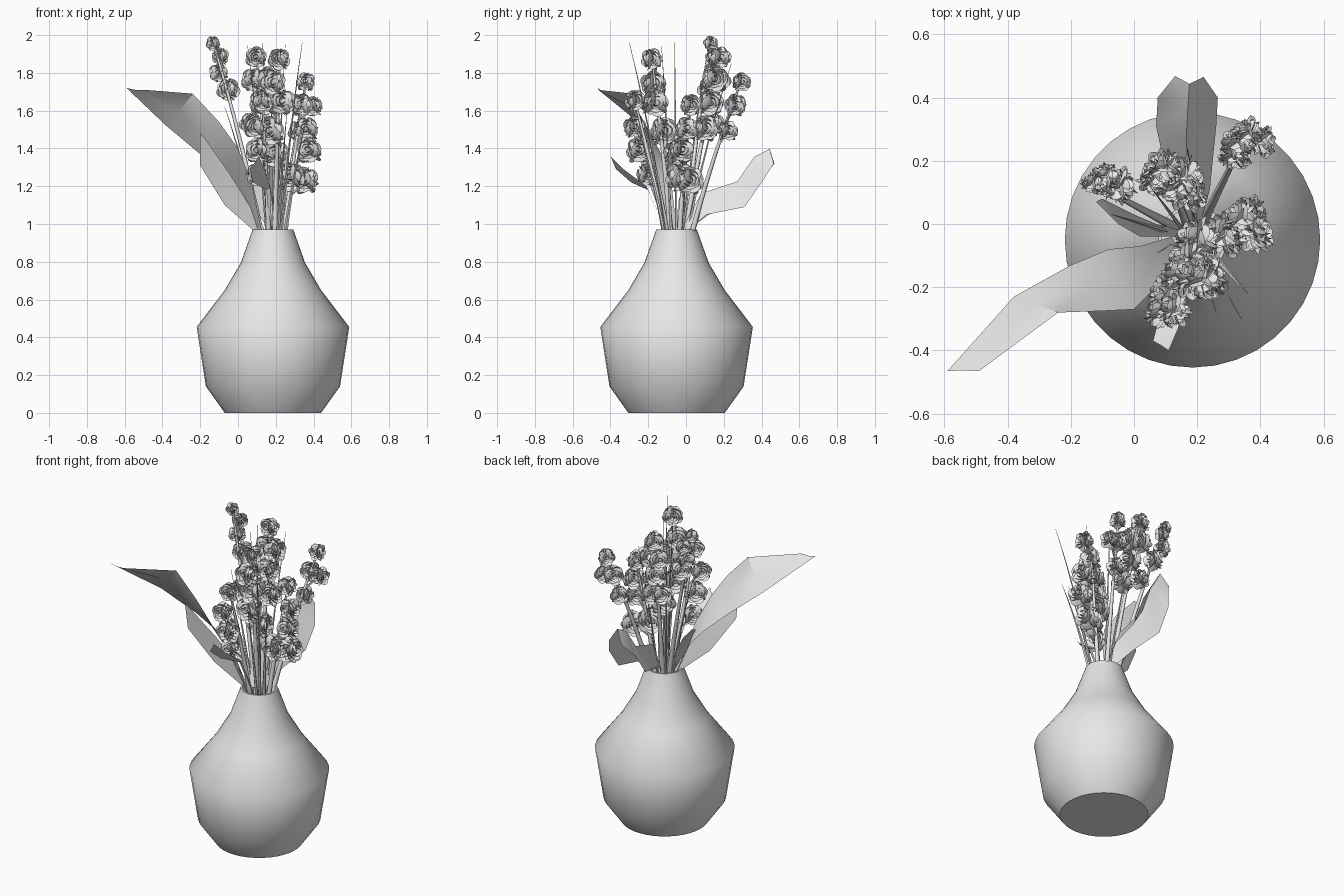
import bpy, bmesh, math, random
from mathutils import Vector

random.seed(4)
if "Cube" in bpy.data.objects:
    bpy.data.objects.remove(bpy.data.objects["Cube"])

grey = bpy.data.materials.new("light_grey")
grey.use_nodes = True
grey.diffuse_color = (0.8, 0.8, 0.8, 1)
grey.node_tree.nodes["Principled BSDF"].inputs["Base Color"].default_value = (0.8, 0.8, 0.8, 1)

AXIS = Vector((0.185, -0.05, 0))


def add_object(name, bm, smooth):
    mesh = bpy.data.meshes.new(name)
    bm.to_mesh(mesh)
    bm.free()
    mesh.materials.append(grey)
    obj = bpy.data.objects.new(name, mesh)
    bpy.context.collection.objects.link(obj)
    bpy.ops.object.select_all(action='DESELECT')
    obj.select_set(True)
    bpy.context.view_layer.objects.active = obj
    bpy.ops.object.shade_smooth_by_angle(angle=math.radians(smooth))


def grid_faces(bm, rows):
    """Skin a list of equally long point rows."""
    verts = [[bm.verts.new(p) for p in row] for row in rows]
    for a, b in zip(verts, verts[1:]):
        for i in range(len(a) - 1):
            bm.faces.new((a[i], a[i + 1], b[i + 1], b[i]))


def tube(bm, path, r0, r1, sides=6):
    """Tapered tube along a path."""
    rows = []
    for i, p in enumerate(path):
        t = (path[min(i + 1, len(path) - 1)] - path[max(i - 1, 0)]).normalized()
        u = t.orthogonal().normalized()
        v = t.cross(u)
        r = r0 + (r1 - r0) * i / (len(path) - 1)
        angles = [2 * math.pi * k / sides for k in range(sides + 1)]
        rows.append([p + (u * math.cos(a) + v * math.sin(a)) * r for a in angles])
    grid_faces(bm, rows)
    bmesh.ops.remove_doubles(bm, verts=bm.verts, dist=1e-5)


def bend(a, b, c, t):
    return a * (1 - t) ** 2 + b * 2 * t * (1 - t) + c * t * t


# Vase: lathed profile with an open neck and an inner wall
profile = [(0, 0), (0.255, 0), (0.355, 0.14), (0.404, 0.455), (0.255, 0.65),
           (0.17, 0.795), (0.108, 0.97), (0.098, 0.97), (0.157, 0.79), (0.24, 0.64)]
bm = bmesh.new()
chain = [bm.verts.new((r, 0, z)) for r, z in profile]
edges = [bm.edges.new(pair) for pair in zip(chain, chain[1:])]
bmesh.ops.spin(bm, geom=chain + edges, cent=(0, 0, 0), axis=(0, 0, 1),
               angle=2 * math.pi, steps=36)
bmesh.ops.remove_doubles(bm, verts=bm.verts, dist=1e-4)
bmesh.ops.recalc_face_normals(bm, faces=bm.faces)
bmesh.ops.translate(bm, verts=bm.verts, vec=AXIS)
add_object("vase", bm, 50)


# Blossom: rings of cupped petals around a bud
# ring: petal count, base radius, belly radius, rim radius, base height, rim height
RINGS = [(5, 0.12, 0.75, 1.15, -0.7, -0.05), (5, 0.1, 0.68, 0.85, -0.6, 0.22),
         (4, 0.1, 0.5, 0.55, -0.5, 0.36), (3, 0.08, 0.3, 0.25, -0.4, 0.38)]


def blossom(bm, centre, facing, size):
    rot = facing.to_track_quat('Z', 'Y')
    spin = random.random() * 6
    for n, (count, r0, r1, r2, z0, z2) in enumerate(RINGS):
        span = 2 * math.pi / count * 0.62
        for k in range(count):
            mid = spin + n * 0.7 + 2 * math.pi * k / count
            lift = random.uniform(-0.12, 0.12)
            rows = []
            for j in range(5):
                t = j / 4
                row = []
                for i in range(7):
                    s = i / 3 - 1
                    # rim dips toward the petal sides, one side tucks inward
                    reach = t * (1 - 0.28 * s * s * t)
                    r = bend(r0, r1 * 1.15, r2, reach) * (1 - 0.07 * s)
                    z = bend(z0, z0 * 0.7, z2 + lift, reach)
                    a = mid + s * span * (1 - 0.15 * t)
                    row.append(centre + rot @ Vector((r * math.cos(a), r * math.sin(a), z)) * size)
                rows.append(row)
            grid_faces(bm, rows)


# Flower stalks: foot position, then blossom clusters (x, y, z, radius) from top to bottom
STALKS = {
    "left": ((0.17, -0.03), [(-0.13, 0.13, 1.955, 0.04), (-0.09, 0.15, 1.885, 0.047),
                             (-0.10, 0.14, 1.80, 0.052), (-0.05, 0.12, 1.71, 0.062)]),
    "back": ((0.18, -0.04), [(0.10, 0.18, 1.88, 0.058), (0.08, 0.17, 1.76, 0.065),
                             (0.16, 0.15, 1.76, 0.07), (0.13, 0.13, 1.64, 0.07),
                             (0.07, 0.14, 1.53, 0.06), (0.17, 0.10, 1.50, 0.07)]),
    "back_left": ((0.2, -0.03), [(0.36, 0.29, 1.75, 0.052), (0.33, 0.26, 1.63, 0.06),
                                 (0.40, 0.26, 1.62, 0.055), (0.32, 0.22, 1.49, 0.055)]),
    "side": ((0.22, -0.05), [(0.34, 0.02, 1.63, 0.058), (0.37, 0.0, 1.50, 0.065),
                             (0.38, -0.03, 1.385, 0.07), (0.285, -0.03, 1.245, 0.08),
                             (0.36, 0.02, 1.225, 0.075)]),
    "front": ((0.17, -0.07), [(0.13, -0.27, 1.65, 0.058), (0.09, -0.28, 1.51, 0.06),
                              (0.11, -0.25, 1.385, 0.07), (0.10, -0.21, 1.26, 0.06)]),
    "middle": ((0.19, -0.06), [(0.22, -0.18, 1.87, 0.06), (0.185, -0.175, 1.74, 0.07),
                               (0.23, -0.17, 1.64, 0.075), (0.15, -0.16, 1.64, 0.065),
                               (0.17, -0.12, 1.485, 0.08), (0.20, -0.05, 1.37, 0.075)]),
}
for name, (foot, blooms) in STALKS.items():
    base = Vector((*foot, 0.7))
    top = Vector(blooms[0][:3])
    knee = base.lerp(top, 0.5) + (AXIS - top) * Vector((0.12, 0.12, 0))
    stem = bmesh.new()
    tube(stem, [bend(base, knee, top, i / 10) for i in range(11)], 0.018, 0.006)
    petals = bmesh.new()
    for x, y, z, size in blooms:
        centre = Vector((x, y, z))
        # each cluster opens to the front, the side and the back
        for angle in (-95, 5, 135):
            yaw = math.radians(angle + random.uniform(-15, 15))
            facing = Vector((math.cos(yaw), math.sin(yaw), random.uniform(0, 0.35))).normalized()
            blossom(petals, centre + facing * size * 0.45, facing, size * 0.85)
        t = max(0.1, (z - 0.08 - base.z) / (top.z - base.z))
        tube(stem, [bend(base, knee, top, t), centre], 0.007, 0.005, 5)
    add_object(name + "_stalk", stem, 60)
    add_object(name + "_blossoms", petals, 50)

# Bare stems and thin grass blades
BLADES = [((0.21, -0.07), (0.34, -0.30, 1.96), 0.008), ((0.2, -0.07), (0.25, -0.13, 1.95), 0.007),
          ((0.18, -0.05), (0.13, -0.06, 1.96), 0.007), ((0.17, -0.04), (0.05, 0.12, 1.95), 0.007),
          ((0.2, -0.04), (0.17, 0.24, 1.85), 0.007), ((0.16, -0.04), (-0.07, 0.03, 1.62), 0.009),
          ((0.22, -0.06), (0.36, -0.22, 1.55), 0.012), ((0.2, -0.07), (0.26, -0.28, 1.6), 0.01)]
bm = bmesh.new()
for foot, tip, width in BLADES:
    base, tip = Vector((*foot, 0.7)), Vector(tip)
    knee = base.lerp(tip, 0.55) + (AXIS - tip) * Vector((0.15, 0.15, 0))
    tube(bm, [bend(base, knee, tip, i / 8) for i in range(9)], width * 1.3, 0.001, 5)
add_object("grass_blades", bm, 60)


# Leaves: each row joins the two edges, with the rib between them raised or sunk
def leaf(name, rows, rib=-0.008):
    points = []
    for a, b in rows:
        a, b = Vector(a), Vector(b)
        lift = rib * min(1, (a - b).length / 0.15)
        points.append([a, a.lerp(b, 0.5) + Vector((0, -lift * 0.3, lift)), b])
    bm = bmesh.new()
    grid_faces(bm, points)
    add_object(name, bm, 30)


leaf("large_leaf", [
    ((0.12, -0.04, 0.9), (0.14, -0.08, 0.9)), ((0.02, -0.07, 1.15), (0.07, -0.2, 1.23)),
    ((-0.08, -0.08, 1.26), (0.0, -0.27, 1.40)), ((-0.2, -0.13, 1.37), (-0.1, -0.275, 1.54)),
    ((-0.38, -0.23, 1.52), (-0.24, -0.28, 1.69)), ((-0.59, -0.465, 1.72), (-0.49, -0.465, 1.71))])
leaf("right_leaf", [
    ((0.10, -0.07, 0.95), (0.13, -0.06, 0.95)), ((-0.07, -0.14, 1.1), (0.06, -0.1, 1.1)),
    ((-0.2, -0.22, 1.31), (-0.04, -0.15, 1.26)), ((-0.2, -0.25, 1.48), (-0.18, -0.24, 1.46))])
leaf("back_leaf", [
    ((0.17, 0.0, 0.96), (0.21, 0.0, 0.96)), ((0.11, 0.12, 1.05), (0.24, 0.11, 1.05)),
    ((0.07, 0.31, 1.1), (0.26, 0.31, 1.09)), ((0.075, 0.4, 1.23), (0.265, 0.4, 1.22)),
    ((0.13, 0.468, 1.32), (0.22, 0.465, 1.32))], rib=0.13)
leaf("front_leaf", [
    ((0.17, -0.1, 0.95), (0.18, -0.1, 0.95)), ((0.15, -0.2, 1.18), (0.17, -0.21, 1.2)),
    ((0.08, -0.29, 1.22), (0.14, -0.33, 1.29)), ((0.06, -0.37, 1.29), (0.11, -0.4, 1.36))])
leaf("inner_leaf", [
    ((0.13, -0.04, 0.95), (0.15, -0.02, 0.95)), ((0.02, -0.04, 1.12), (0.07, 0.0, 1.12)),
    ((-0.05, 0.0, 1.25), (0.0, 0.03, 1.23)), ((-0.12, 0.07, 1.33), (-0.1, 0.08, 1.33))])
